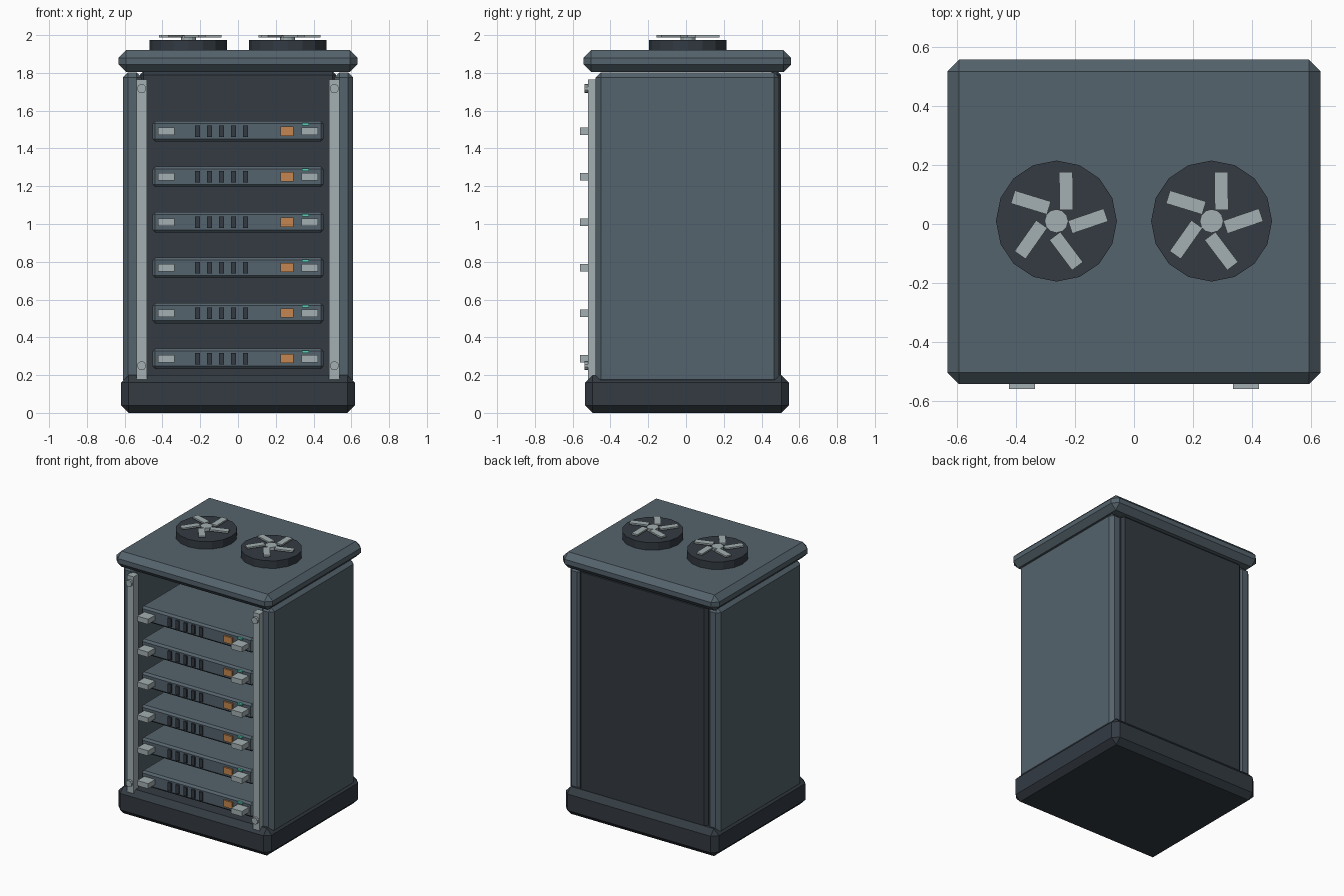
import bpy, bmesh, math
from mathutils import Matrix, Vector

if "Cube" in bpy.data.objects:
    bpy.data.objects.remove(bpy.data.objects["Cube"])


def material(name, rgb):
    m = bpy.data.materials.new(name)
    m.diffuse_color = (*rgb, 1)
    m.use_nodes = True
    m.node_tree.nodes["Principled BSDF"].inputs["Base Color"].default_value = m.diffuse_color
    return m


STEEL = material("steel", (0.09, 0.125, 0.15))
DARK = material("dark_steel", (0.033, 0.043, 0.055))
METAL = material("light_metal", (0.37, 0.43, 0.44))
ORANGE = material("orange", (0.55, 0.24, 0.08))
TEAL = material("teal", (0.1, 0.65, 0.5))


def finish(name, bm, mat):
    mesh = bpy.data.meshes.new(name)
    bm.to_mesh(mesh)
    bm.free()
    mesh.materials.append(mat)
    ob = bpy.data.objects.new(name, mesh)
    bpy.context.collection.objects.link(ob)
    return ob


def box(name, x, y, z, mat, bevel=0):
    """Box from (min, max) pairs, with an optional single-segment chamfer."""
    bm = bmesh.new()
    lo, hi = Vector((x[0], y[0], z[0])), Vector((x[1], y[1], z[1]))
    size = hi - lo
    bmesh.ops.create_cube(bm, size=1, matrix=Matrix.Translation((lo + hi) / 2) @ Matrix.Diagonal((*size, 1)))
    if bevel:
        bmesh.ops.bevel(bm, geom=bm.edges[:], offset=bevel, segments=1, affect='EDGES')
    return finish(name, bm, mat)


def cylinder(name, center, radius, depth, sides, mat, rot=Matrix()):
    bm = bmesh.new()
    bmesh.ops.create_cone(bm, cap_ends=True, segments=sides, radius1=radius, radius2=radius,
                          depth=depth, matrix=Matrix.Translation(center) @ rot)
    return finish(name, bm, mat)


# Cabinet shell
box("base", (-0.62, 0.62), (-0.535, 0.545), (0, 0.2), DARK, 0.04)
box("lid", (-0.633, 0.633), (-0.543, 0.557), (1.805, 1.92), STEEL, 0.04)
box("back_panel", (-0.52, 0.52), (0.44, 0.503), (0.15, 1.81), DARK, 0.02)

# Side panels, front rails and rail bolts
for side, s in (("left", -1), ("right", 1)):
    box(side + "_panel", sorted((s * 0.51, s * 0.61)), (-0.478, 0.492), (0.15, 1.803), STEEL, 0.027)
    box(side + "_rail", sorted((s * 0.483, s * 0.538)), (-0.518, -0.46), (0.178, 1.765), METAL)
    for level, z in (("lower", 0.25), ("upper", 1.717)):
        cylinder(f"{side}_{level}_bolt", (s * 0.51, -0.528, z), 0.024, 0.02, 10, METAL,
                 Matrix.Rotation(math.pi / 2, 4, 'X'))

# Server units with handles, vents, button and status light
for i in range(6):
    z = 0.287 + 0.2408 * i
    n = f"server_{i + 1}"
    box(n, (-0.453, 0.453), (-0.48, 0.36), (z - 0.054, z + 0.054), STEEL, 0.014)
    for side, s in (("left", -1), ("right", 1)):
        box(f"{n}_{side}_handle", (s * 0.38 - 0.044, s * 0.38 + 0.044), (-0.56, -0.47),
            (z - 0.019, z + 0.019), METAL)
    for v in range(5):
        x = -0.214 + 0.0635 * v
        box(f"{n}_vent_{v + 1}", (x - 0.0135, x + 0.0135), (-0.489, -0.47), (z - 0.031, z + 0.031), DARK)
    box(n + "_button", (0.225, 0.295), (-0.492, -0.47), (z - 0.024, z + 0.024), ORANGE)
    box(n + "_light", (0.34, 0.376), (-0.492, -0.465), (z + 0.031, z + 0.043), TEAL)

# Roof fans: housing, hub and five swept blades
for side, s in (("left", -1), ("right", 1)):
    cx, cy = s * 0.263, 0.01
    cylinder(side + "_fan_housing", (cx, cy, 1.9425), 0.205, 0.065, 16, DARK)
    cylinder(side + "_fan_hub", (cx, cy, 1.984), 0.04, 0.028, 12, METAL)
    for b in range(5):
        a = b * math.tau / 5
        blade = box(f"{side}_fan_blade_{b + 1}", (-0.064, 0.064), (-0.023, 0.023), (-0.006, 0.006), METAL)
        blade.location = (cx + 0.107 * math.cos(a), cy + 0.107 * math.sin(a), 1.994)
        blade.rotation_euler.z = a + 0.33
